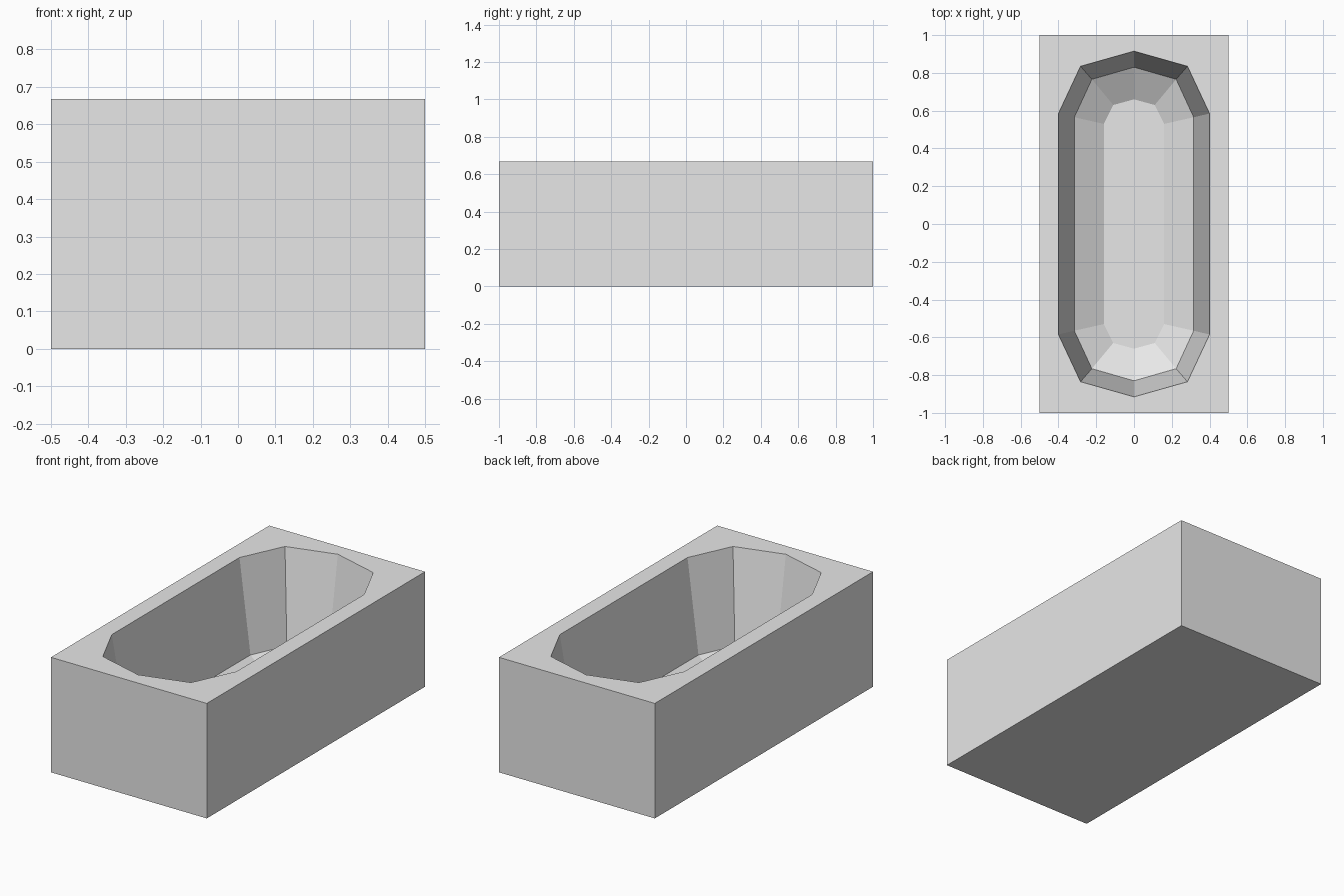
import bpy
import bmesh

if "Cube" in bpy.data.objects:
    bpy.data.objects.remove(bpy.data.objects["Cube"])


def ring(bm, side, corner, end, z):
    """Ten-point symmetric loop from one quadrant: side, corner and end points."""
    (sx, sy), (cx, cy) = side, corner
    half = [(sx, -sy), (sx, sy), (cx, cy), (0, end), (-cx, cy)]
    pts = half + [(-x, -y) for x, y in half]
    return [bm.verts.new((x, y, z)) for x, y in pts]


bm = bmesh.new()
H = 0.667
rings = [
    ring(bm, (0.5, 0.585), (0.5, 1.0), 1.0, 0.0),          # block base
    ring(bm, (0.5, 0.585), (0.5, 1.0), 1.0, H),            # block top edge
    ring(bm, (0.4, 0.585), (0.283, 0.835), 0.915, H),      # basin rim
    ring(bm, (0.316, 0.565), (0.223, 0.766), 0.83, 0.132),  # foot of steep walls
    ring(bm, (0.16, 0.53), (0.11, 0.63), 0.66, 0.037),     # basin floor
]

# Outer walls, flat rim, steep walls and sloped band
for a, b in zip(rings, rings[1:]):
    for i in range(10):
        j = (i + 1) % 10
        bm.faces.new((a[i], a[j], b[j], b[i]))

# Underside and basin floor
bm.faces.new(rings[0][::-1])
bm.faces.new(rings[-1])
bmesh.ops.recalc_face_normals(bm, faces=bm.faces[:])

mesh = bpy.data.meshes.new("bathtub")
bm.to_mesh(mesh)
bm.free()

grey = bpy.data.materials.new("light grey")
grey.diffuse_color = (0.8, 0.8, 0.8, 1)
grey.use_nodes = True
grey.node_tree.nodes["Principled BSDF"].inputs["Base Color"].default_value = grey.diffuse_color
mesh.materials.append(grey)
bpy.context.collection.objects.link(bpy.data.objects.new("bathtub", mesh))
